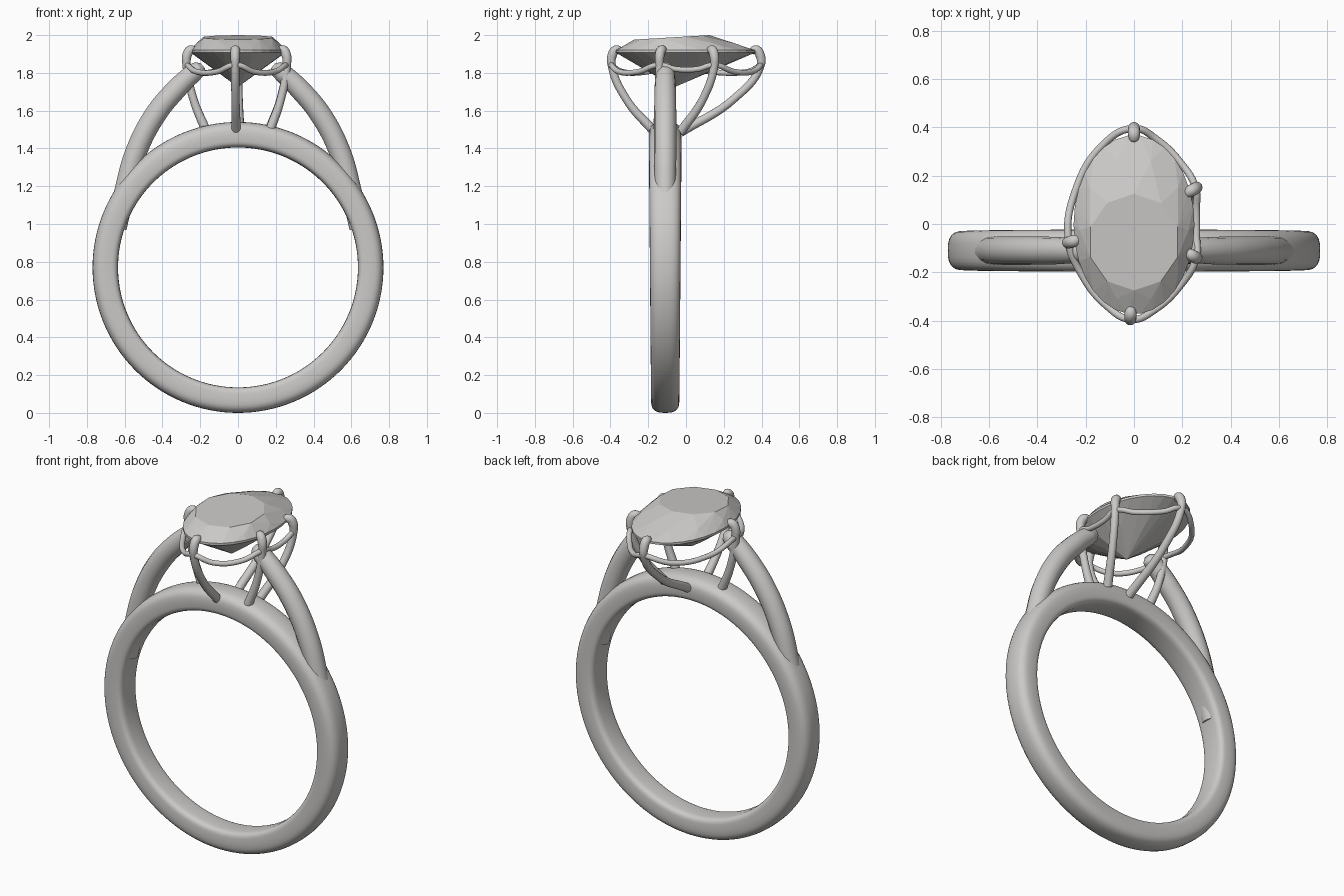
import bpy, bmesh
from math import sin, cos, pi, radians
from mathutils import Vector

cube = bpy.data.objects.get("Cube")
if cube:
    bpy.data.objects.remove(cube)


def material(name, colour):
    m = bpy.data.materials.new(name)
    m.use_nodes = True
    m.diffuse_color = colour
    m.node_tree.nodes["Principled BSDF"].inputs["Base Color"].default_value = colour
    return m


GREY = material("pale grey", (0.6, 0.59, 0.575, 1))


def add_mesh(name, bm, smooth):
    bmesh.ops.recalc_face_normals(bm, faces=bm.faces)
    me = bpy.data.meshes.new(name)
    bm.to_mesh(me)
    bm.free()
    me.materials.append(GREY)
    for p in me.polygons:
        p.use_smooth = smooth
    ob = bpy.data.objects.new(name, me)
    bpy.context.collection.objects.link(ob)
    return ob


def tube(name, points, radius, scales=None, cyclic=False):
    """Round wire through the points, turned into a mesh."""
    cu = bpy.data.curves.new(name, "CURVE")
    cu.dimensions = "3D"
    cu.bevel_depth = radius
    cu.bevel_resolution = 5
    cu.resolution_u = 10
    cu.use_fill_caps = not cyclic
    sp = cu.splines.new("BEZIER")
    sp.bezier_points.add(len(points) - 1)
    sp.use_cyclic_u = cyclic
    for i, p in enumerate(points):
        bp = sp.bezier_points[i]
        bp.co = p
        bp.handle_left_type = bp.handle_right_type = "AUTO"
        bp.radius = scales[i] if scales else 1
    cu.materials.append(GREY)
    ob = bpy.data.objects.new(name, cu)
    bpy.context.collection.objects.link(ob)
    bpy.ops.object.select_all(action="DESELECT")
    ob.select_set(True)
    bpy.context.view_layer.objects.active = ob
    bpy.ops.object.convert(target="MESH")
    bpy.ops.object.shade_smooth_by_angle(angle=radians(50))
    return ob


BAND_Y = -0.11

# Band: rounded section swept round a circle, a little wider at the top
bm = bmesh.new()
rings = []
STEPS, SIDES = 128, 28
for i in range(STEPS):
    a = 2 * pi * i / STEPS
    half = 0.081 + 0.006 * sin(a)
    ring = []
    for j in range(SIDES):
        t = 2 * pi * j / SIDES
        c, s = cos(t), sin(t)
        e = 2 / 2.8 if c > 0 else 2 / 4.5
        r = 0.7025 + 0.0675 * abs(c) ** e * (1 if c > 0 else -1)
        y = BAND_Y + half * abs(s) ** e * (1 if s > 0 else -1)
        ring.append(bm.verts.new((r * cos(a), y, 0.77 + r * sin(a))))
    rings.append(ring)
for i in range(STEPS):
    p, q = rings[i], rings[(i + 1) % STEPS]
    for j in range(SIDES):
        k = (j + 1) % SIDES
        bm.faces.new((p[j], p[k], q[k], q[j]))
add_mesh("band", bm, True)

# Shoulder arches from the band up to the setting
ARCH = [(0.645, 0.98), (0.6, 1.17), (0.54, 1.38), (0.44, 1.575),
        (0.33, 1.71), (0.235, 1.8), (0.2, 1.825), (0.185, 1.837)]
for side, word in ((1, "left"), (-1, "right")):
    tube(word + "_shoulder", [(side * x, BAND_Y, z) for x, z in ARCH],
         0.057, [1, 1, 1.03, 1.03, 1, 0.9, 0.72, 0.3])

# Claws: foot on the band, bowed stem, tip folded over the stone
CLAWS = {
    "back_claw": ((0.01, -0.03), (0.0, 0.395)),
    "left_back_claw": ((0.16, -0.03), (0.258, 0.15)),
    "left_front_claw": ((0.165, -0.15), (0.258, -0.14)),
    "front_claw": ((-0.01, -0.165), (-0.015, -0.393)),
    "right_claw": ((-0.165, -0.09), (-0.272, -0.077)),
}
for name, (foot, top) in CLAWS.items():
    foot, top = Vector(foot), Vector(top)
    inward = -top.normalized()
    path = [(foot, 1.485), (foot.lerp(top, 0.66), 1.66), (top, 1.84),
            (top + inward * 0.003, 1.895), (top + inward * 0.022, 1.921),
            (top + inward * 0.045, 1.918), (top + inward * 0.056, 1.914)]
    tube(name, [(p.x, p.y, z) for p, z in path], 0.023,
         [1.1, 0.95, 0.95, 1.1, 1.1, 0.9, 0.35])

# Wavy gallery rail joining the claws, dipping between them
angles = [-92, -21, 22, 90, 190]
rail = []
for a, b in zip(angles, angles[1:] + [268]):
    dip = 0.045 * min(1, (b - a) / 70)
    for f, drop, scale in ((0, 0, 1), (0.3, 0.8, 0.95), (0.7, 0.8, 0.95)):
        t = radians(a + (b - a) * f)
        rail.append((0.275 * scale * cos(t), 0.395 * scale * sin(t),
                     1.842 - dip * drop))
tube("gallery_rail", rail, 0.015, cyclic=True)

# Oval stone: hull of a tilted table, crown, girdle and pavilion point
bm = bmesh.new()


def oval(n, rx, ry, cy, z, tilt=0.0, turn=0.0):
    for i in range(n):
        t = 2 * pi * (i + turn) / n
        y = ry * sin(t)
        bm.verts.new((rx * cos(t), cy + y, z + tilt * y))


oval(10, 0.19, 0.2, -0.075, 1.988, 0.06, 0.5)
oval(10, 0.226, 0.30, -0.025, 1.952, 0.012)
oval(30, 0.25, 0.37, -0.003, 1.92)
oval(30, 0.25, 0.37, -0.003, 1.907)
oval(8, 0.15, 0.215, -0.028, 1.828, 0, 0.5)
bm.verts.new((0, -0.06, 1.725))
hull = bmesh.ops.convex_hull(bm, input=bm.verts)
bmesh.ops.delete(bm, geom=[v for v in bm.verts if not v.link_faces], context="VERTS")
bmesh.ops.dissolve_limit(bm, angle_limit=radians(2), verts=bm.verts, edges=bm.edges)
add_mesh("oval_stone", bm, False)
